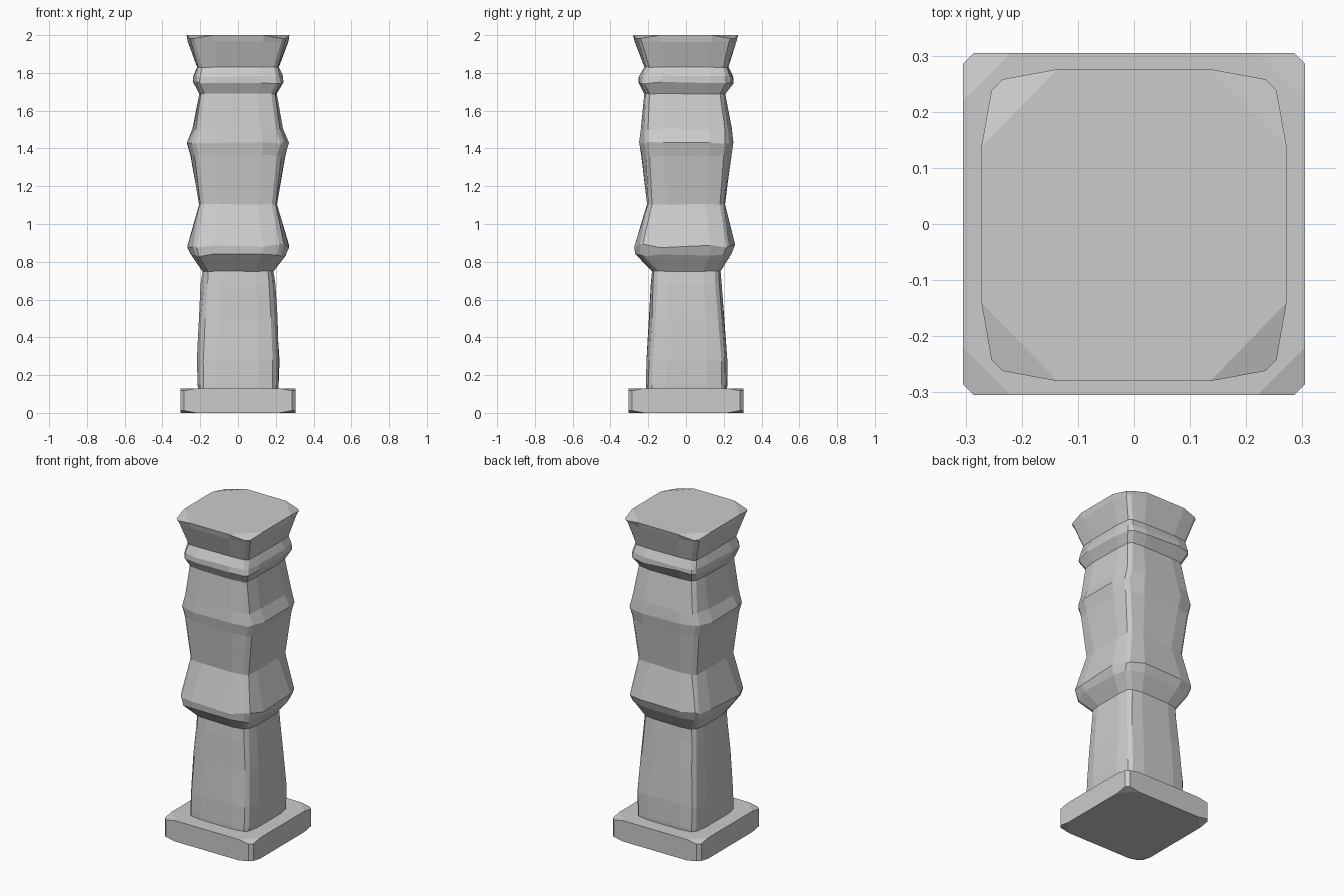
import bpy, random

if "Cube" in bpy.data.objects:
    bpy.data.objects.remove(bpy.data.objects["Cube"])

random.seed(4)


def ring(z, hx, front, back, bulge, chamfer, mid, drop, jitter):
    """16-point squarish section: flat middles, set-back chamfered corners."""
    # corner coordinates after the set-back
    x, y0, y1, c = hx - bulge, -front + bulge, back - bulge, chamfer
    mx, m0, m1 = hx * mid, -front * mid, back * mid
    pts = [(-x + c, y0, 0), (-mx, -front, 1), (mx, -front, 1), (x - c, y0, 0),
           (x, y0 + c, 0), (hx, m0, 1), (hx, m1, 1), (x, y1 - c, 0),
           (x - c, y1, 0), (mx, back, 1), (-mx, back, 1), (-x + c, y1, 0),
           (-x, y1 - c, 0), (-hx, m1, 1), (-hx, m0, 1), (-x, y0 + c, 0)]
    r = lambda s: random.uniform(-s, s)
    return [(px + r(jitter * .4), py + r(jitter * .4),
             z - (0 if m else drop) + r(jitter)) for px, py, m in pts]


def loft(name, rings):
    """Skin the sections; caps are an octagon plus four sloping corner faces."""
    verts = [p for rg in rings for p in rg]
    n, faces = 16, []
    for k in range(len(rings) - 1):
        for i in range(n):
            j = (i + 1) % n
            faces.append((k * n + i, k * n + j, k * n + n + j, k * n + n + i))
    top = (len(rings) - 1) * n
    for base, flip in ((0, True), (top, False)):
        caps = [[4 * k + d for k in range(4) for d in (1, 2)]]
        caps += [[(4 * k + d) % n for d in (2, 3, 4, 5)] for k in range(4)]
        for cap in caps:
            f = [base + i for i in cap]
            faces.append(f[::-1] if flip else f)
    mesh = bpy.data.meshes.new(name)
    mesh.from_pydata(verts, [], faces)
    mesh.update()
    obj = bpy.data.objects.new(name, mesh)
    bpy.context.collection.objects.link(obj)
    return obj


# Plinth with clipped corners that slope away on both faces
loft("plinth", [ring(z, .305, .305, .305, 0, .02, .72, d, 0)
                for z, d in ((0, -.012), (.13, .012))])

# Carved shaft: z, half width, front depth, back depth, corner set-back, jitter
profile = [
    (.10, .212, .212, .215, .012, 0),
    (.15, .214, .213, .218, .012, .003),
    (.28, .218, .210, .219, .014, .008),
    (.50, .206, .197, .205, .014, .010),
    (.68, .196, .187, .190, .014, .006),
    (.75, .188, .180, .183, .010, .002),
    (.835, .250, .266, .240, .024, .008),
    (.885, .268, .272, .258, .026, .010),
    (1.105, .206, .206, .206, .006, .002),
    (1.36, .250, .236, .240, .022, .006),
    (1.43, .270, .246, .252, .026, .006),
    (1.50, .240, .240, .242, .018, .005),
    (1.69, .205, .220, .208, .008, .003),
    (1.75, .238, .252, .250, .016, .008),
    (1.78, .236, .248, .248, .016, .006),
    (1.83, .216, .220, .224, .006, .002),
    (1.965, .266, .270, .266, .018, .004),
    (2.00, .272, .280, .276, .018, 0),
]
loft("carved_shaft", [ring(z, hx, f, b, s, .02, .5,
                           .018 if z == 2 else 0, j)
                      for z, hx, f, b, s, j in profile])
